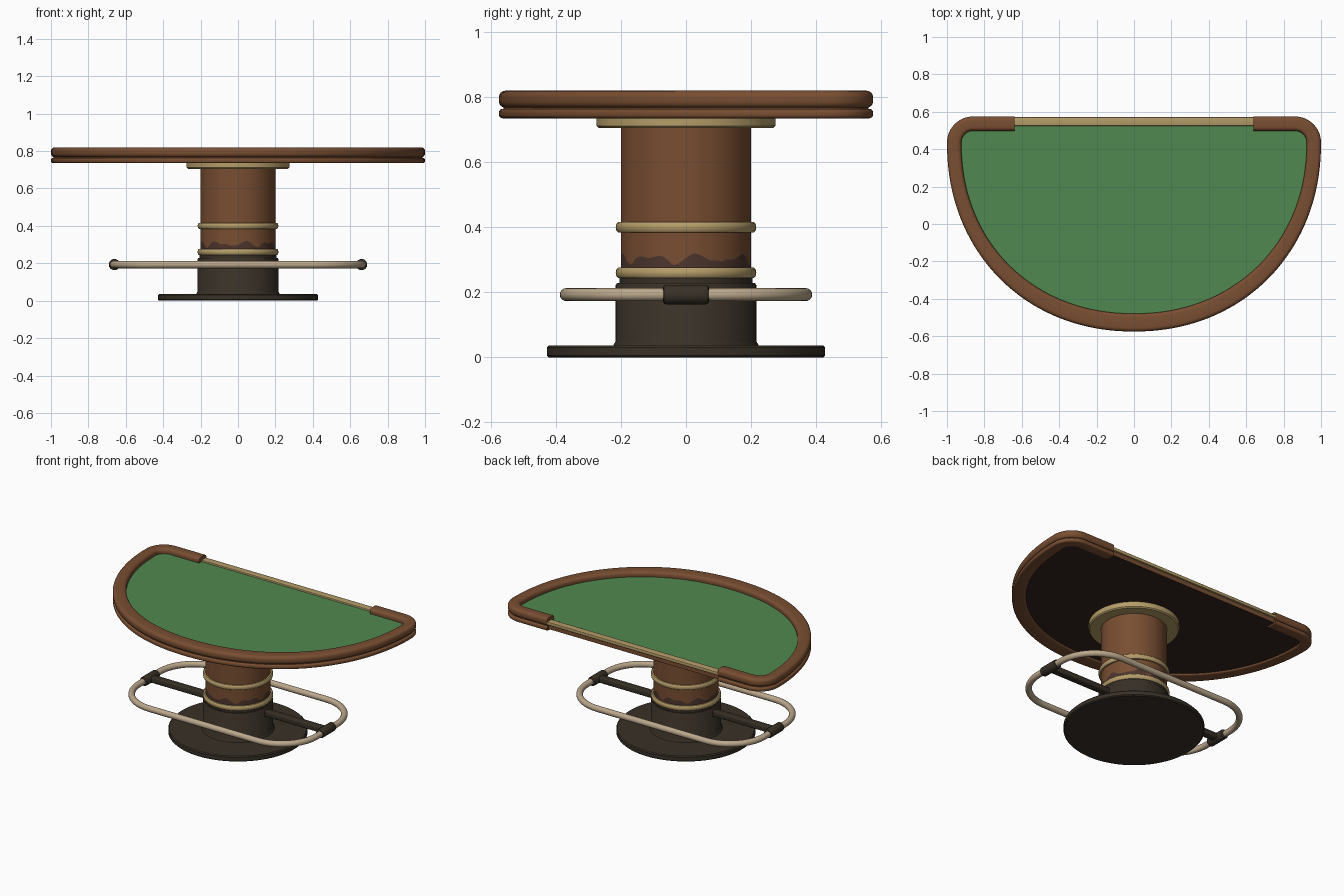
import bpy, bmesh, math
from mathutils import Vector

if "Cube" in bpy.data.objects:
    bpy.data.objects.remove(bpy.data.objects["Cube"])

def material(name, rgb):
    m = bpy.data.materials.new(name)
    m.diffuse_color = (*rgb, 1)
    m.use_nodes = True
    m.node_tree.nodes["Principled BSDF"].inputs["Base Color"].default_value = m.diffuse_color
    return m

WOOD = material("brown_wood", (0.19, 0.076, 0.031))
FELT = material("green_felt", (0.08, 0.25, 0.08))
BRASS = material("brass", (0.46, 0.335, 0.14))
TUBE = material("pale_metal", (0.50, 0.39, 0.26))
DARK = material("dark_metal", (0.040, 0.030, 0.020))
UNDER = material("dark_underside", (0.034, 0.018, 0.014))
SCUFF = material("scuffed_wood", (0.075, 0.036, 0.027))

def finish(name, bm, mats, angle=35):
    bmesh.ops.recalc_face_normals(bm, faces=bm.faces)
    me = bpy.data.meshes.new(name)
    bm.to_mesh(me)
    bm.free()
    for m in mats:
        me.materials.append(m)
    me.shade_smooth()
    me.set_sharp_from_angle(angle=math.radians(angle))
    ob = bpy.data.objects.new(name, me)
    bpy.context.collection.objects.link(ob)
    return ob

def bridge(bm, rings, closed=False):
    """Skin a list of vertex loops; cap the ends of an open sweep."""
    n = len(rings)
    for i in range(n if closed else n - 1):
        a, b = rings[i], rings[(i + 1) % n]
        for j in range(len(a)):
            k = (j + 1) % len(a)
            bm.faces.new((a[j], a[k], b[k], b[j]))
    if not closed:
        bm.faces.new(rings[0])
        bm.faces.new(rings[-1])

def lathe(name, profile, mat, seg=96):
    bm = bmesh.new()
    rings = [[bm.verts.new((r * math.cos(2 * math.pi * i / seg), r * math.sin(2 * math.pi * i / seg), z))
              for i in range(seg)] for r, z in profile]
    bridge(bm, rings)
    return finish(name, bm, [mat])

def rounded_rect(w, z0, z1, r, n=5):
    pts = []
    for cx, cz, a0 in ((w - r, z1 - r, 0), (r, z1 - r, 90), (r, z0 + r, 180), (w - r, z0 + r, 270)):
        for i in range(n):
            a = math.radians(a0 + 90 * i / (n - 1))
            pts.append((cx + r * math.cos(a), cz + r * math.sin(a)))
    return pts

def box(name, x0, x1, y0, y1, z0, z1, mat, bevel):
    bm = bmesh.new()
    bmesh.ops.create_cube(bm, size=1)
    for v in bm.verts:
        v.co = ((x0 + x1) / 2 + v.co.x * (x1 - x0), (y0 + y1) / 2 + v.co.y * (y1 - y0),
                (z0 + z1) / 2 + v.co.z * (z1 - z0))
    bmesh.ops.bevel(bm, geom=bm.edges[:], offset=bevel, segments=3, affect='EDGES', profile=0.5)
    return finish(name, bm, [mat])

# Tabletop outline: flat back ends, rounded corners, half-oval front
CY, R, B, P = 0.435, 0.14, 1.01, 2 / 2.1
half = [Vector((0.64, 0.575)), Vector((0.75, 0.575))]
for i in range(13):
    a = math.radians(90 - 90 * i / 12)
    half.append(Vector((0.86 + R * math.cos(a), CY + R * math.sin(a))))
for i in range(1, 41):
    a = math.radians(90 * i / 40)
    half.append(Vector((max(math.cos(a), 0) ** P, CY - B * math.sin(a) ** P)))
half[-1].x = 0
outline = half + [Vector((-p.x, p.y)) for p in reversed(half[:-1])]

def inward(i):
    if i in (0, len(outline) - 1):
        return Vector((0, -1))
    t = (outline[i + 1] - outline[i]).normalized() + (outline[i] - outline[i - 1]).normalized()
    t.normalize()
    return Vector((t.y, -t.x))

# Padded rail in two stacked layers, open at the back
def rail(name, z0, z1, r):
    bm = bmesh.new()
    rings = []
    for i, p in enumerate(outline):
        n = inward(i)
        w = 0.077 + 0.019 * max(0, n.y) ** 2
        rings.append([bm.verts.new((p.x + n.x * u, p.y + n.y * u, z))
                      for u, z in rounded_rect(w, z0, z1, r)])
    bridge(bm, rings)
    finish(name, bm, [WOOD])

rail("upper_rail", 0.767, 0.82, 0.02)
rail("lower_rail", 0.735, 0.764, 0.011)

# Table slab: felt on top, wooden edge, dark underside
bm = bmesh.new()
loops = [[bm.verts.new((*(p + inward(i) * 0.014), z)) for i, p in enumerate(outline)] for z in (0.745, 0.786)]
bridge(bm, loops)
bm.normal_update()
bmesh.ops.recalc_face_normals(bm, faces=bm.faces)
for f in bm.faces:
    f.material_index = 1 if f.normal.z > 0.9 else 2 if f.normal.z < -0.9 else 0
finish("table_slab", bm, [WOOD, FELT, UNDER])

# Brass strip along the dealer side
box("back_strip", -0.645, 0.645, 0.525, 0.572, 0.775, 0.797, BRASS, 0.004)

# Pedestal: mounting flange, column, rings, base
lathe("mounting_flange", [(0.19, 0.705), (0.268, 0.705), (0.275, 0.712), (0.275, 0.748), (0.19, 0.748)], BRASS)

bm = bmesh.new()
rings = []
for row in range(3):
    ring = []
    for i in range(128):
        a = 2 * math.pi * i / 128
        wave = 0.287 + 0.026 * abs(math.sin(4 * a + 0.8)) + 0.007 * math.sin(13 * a)
        ring.append(bm.verts.new((0.2 * math.cos(a), 0.2 * math.sin(a), (0.23, wave, 0.71)[row])))
    rings.append(ring)
bridge(bm, rings)
for f in bm.faces:
    f.material_index = 1 if f.calc_center_median().z < 0.33 else 0
finish("column", bm, [WOOD, SCUFF])

for name, z in (("upper_ring", 0.40), ("lower_ring", 0.26)):
    lathe(name, [(0.195, z - 0.016), (0.209, z - 0.016), (0.214, z - 0.011), (0.216, z),
                 (0.214, z + 0.011), (0.209, z + 0.016), (0.195, z + 0.016)], BRASS)

lathe("base_sleeve", [(0.226, 0.03), (0.222, 0.04), (0.216, 0.05), (0.216, 0.222), (0.212, 0.228),
                      (0.205, 0.229), (0.205, 0.25)], DARK)
lathe("base_plate", [(0.422, 0), (0.428, 0.006), (0.428, 0.03), (0.422, 0.036)], DARK)

# Foot rail: round tube bent into a rounded rectangle
bm = bmesh.new()
rings = []
FR, HX, HY, FZ = 0.26, 0.665, 0.368, 0.193
for q, (sx, sy) in enumerate(((1, 1), (-1, 1), (-1, -1), (1, -1))):
    for i in range(17):
        a = math.radians(90 * q + 90 * i / 16)
        c, s = math.cos(a), math.sin(a)
        px, py = sx * (HX - FR) + FR * c, sy * (HY - FR) + FR * s
        ring = []
        for k in range(16):
            b = 2 * math.pi * k / 16
            d = 0.02 * math.cos(b)
            ring.append(bm.verts.new((px + d * c, py + d * s, FZ + 0.02 * math.sin(b))))
        rings.append(ring)
bridge(bm, rings, closed=True)
finish("foot_rail", bm, [TUBE])

# Arms and clamps that hold the foot rail
for side, s in (("left", -1), ("right", 1)):
    xs = sorted((s * 0.19, s * 0.65))
    box(side + "_arm", xs[0], xs[1], -0.024, 0.024, FZ - 0.018, FZ + 0.018, DARK, 0.006)
    bm = bmesh.new()
    rings = [[bm.verts.new((s * 0.661 + r * math.cos(k * math.pi / 12), y, FZ + r * math.sin(k * math.pi / 12)))
              for k in range(24)]
             for y, r in ((-0.07, 0.023), (-0.067, 0.028), (-0.06, 0.03), (0.06, 0.03), (0.067, 0.028), (0.07, 0.023))]
    bridge(bm, rings)
    finish(side + "_clamp", bm, [DARK])
